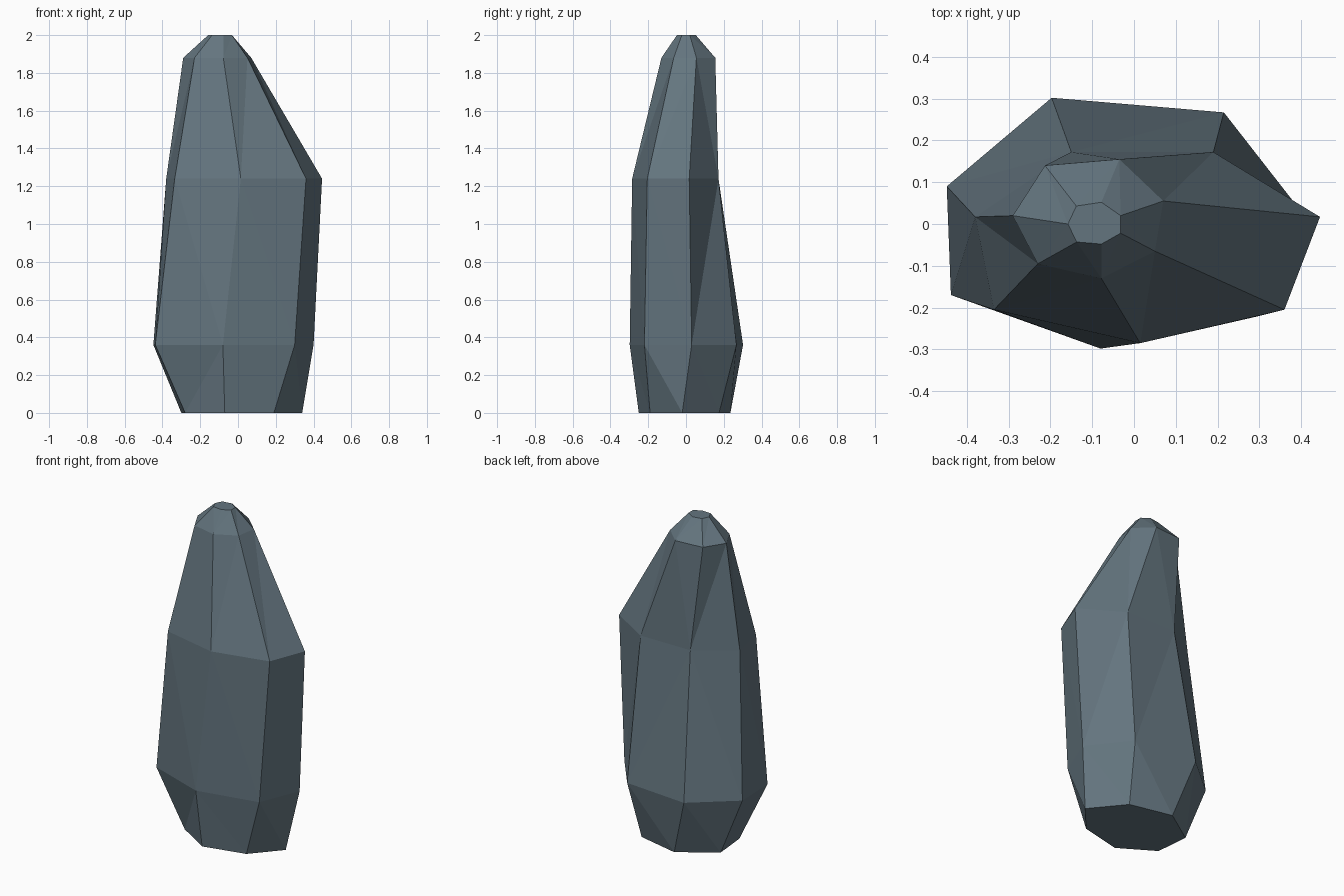
import bpy, bmesh

if "Cube" in bpy.data.objects:
    bpy.data.objects.remove(bpy.data.objects["Cube"])

# Seven-sided rock pillar: (height, outline going counter-clockwise from the right side)
RINGS = [
    (0.00, [(.34, -.02), (.18, .175), (-.084, .235), (-.30, .09), (-.28, -.12), (-.07, -.25), (.19, -.19)]),
    (0.36, [(.40, .03), (.215, .267), (-.197, .302), (-.448, .09), (-.438, -.17), (-.08, -.298), (.30, -.22)]),
    (1.24, [(.445, .017), (.19, .172), (-.15, .172), (-.38, .017), (-.335, -.205), (.015, -.285), (.36, -.205)]),
    (1.88, [(.07, .055), (-.035, .155), (-.213, .14), (-.29, .02), (-.23, -.095), (-.078, -.13), (.05, -.065)]),
    (2.00, [(-.032, .02), (-.078, .052), (-.138, .043), (-.158, 0), (-.137, -.043), (-.078, -.048), (-.032, -.022)]),
]

bm = bmesh.new()
loops = [[bm.verts.new((x, y, z)) for x, y in pts] for z, pts in RINGS]

# Sides: split each panel along its shorter diagonal
for low, high in zip(loops, loops[1:]):
    for i in range(7):
        j = (i + 1) % 7
        a, b, c, d = low[i], low[j], high[j], high[i]
        if (a.co - c.co).length < (b.co - d.co).length:
            tris = (a, b, c), (a, c, d)
        else:
            tris = (a, b, d), (b, c, d)
        for t in tris:
            bm.faces.new(t)

# Flat base and tip
bm.faces.new(loops[0][::-1])
bm.faces.new(loops[-1])

mesh = bpy.data.meshes.new("rock_pillar")
bm.to_mesh(mesh)
bm.free()

# Slate colour
slate = bpy.data.materials.new("slate grey")
slate.diffuse_color = (.127, .178, .212, 1)
slate.use_nodes = True
slate.node_tree.nodes["Principled BSDF"].inputs["Base Color"].default_value = slate.diffuse_color
mesh.materials.append(slate)
bpy.context.collection.objects.link(bpy.data.objects.new("rock_pillar", mesh))
